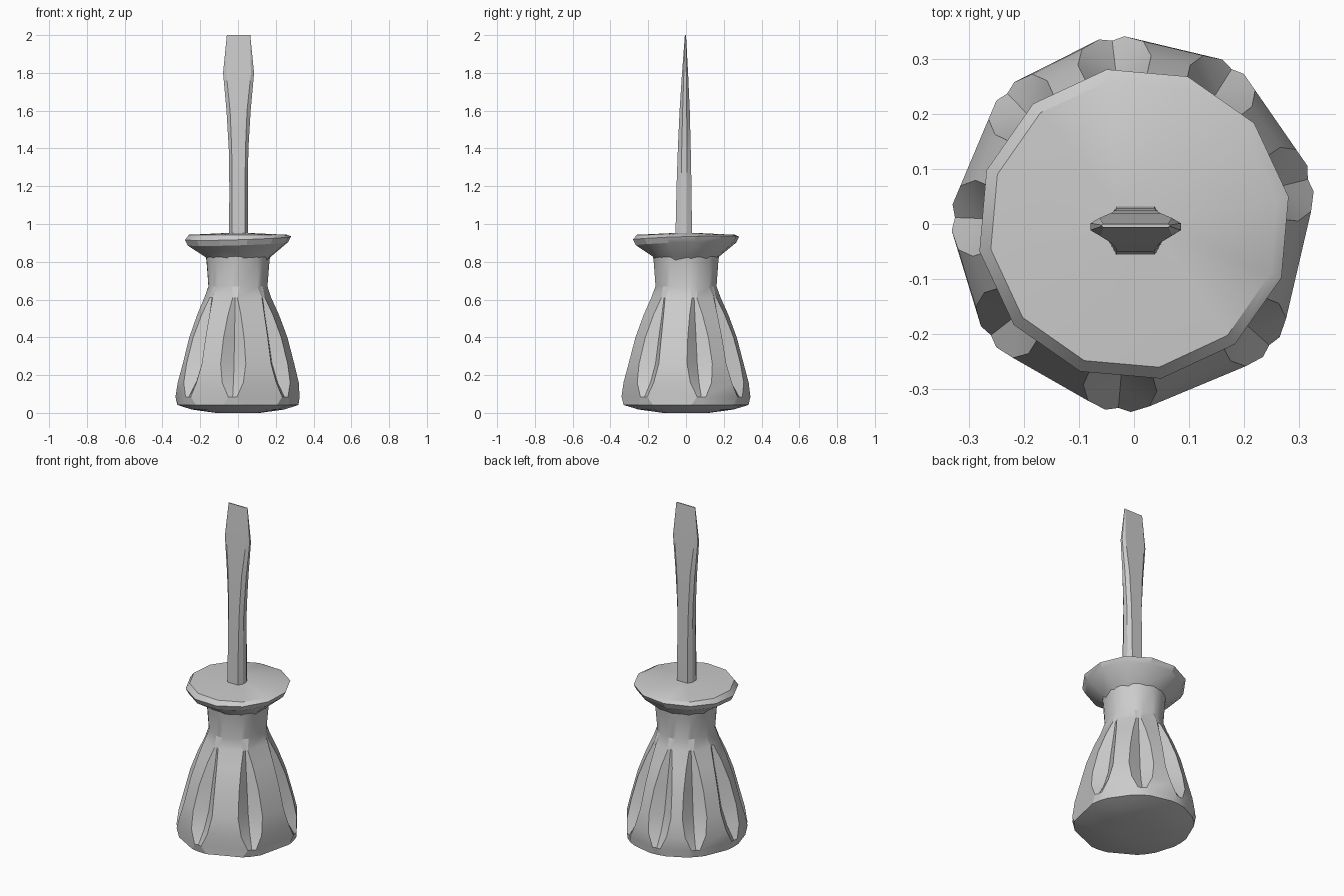
import bpy, bmesh
from math import radians, sin, cos

if "Cube" in bpy.data.objects:
    bpy.data.objects.remove(bpy.data.objects["Cube"])

grey = bpy.data.materials.new("grey")
grey.diffuse_color = (0.6, 0.6, 0.6, 1)
grey.use_nodes = True
grey.node_tree.nodes["Principled BSDF"].inputs["Base Color"].default_value = grey.diffuse_color


def loft(name, rings, angle=25):
    """Skin a stack of equal-length rings and cap both ends."""
    bm = bmesh.new()
    loops = [[bm.verts.new(p) for p in ring] for ring in rings]
    n = len(loops[0])
    for a, b in zip(loops, loops[1:]):
        for i in range(n):
            j = (i + 1) % n
            bm.faces.new((a[i], a[j], b[j], b[i]))
    bm.faces.new(loops[0][::-1])
    bm.faces.new(loops[-1])
    bmesh.ops.recalc_face_normals(bm, faces=bm.faces)
    mesh = bpy.data.meshes.new(name)
    bm.to_mesh(mesh)
    bm.free()
    mesh.materials.append(grey)
    obj = bpy.data.objects.new(name, mesh)
    bpy.context.collection.objects.link(obj)
    bpy.ops.object.select_all(action='DESELECT')
    obj.select_set(True)
    bpy.context.view_layer.objects.active = obj
    bpy.ops.object.shade_smooth_by_angle(angle=radians(angle))
    return obj


def polar(r, deg, z):
    return (r * cos(radians(deg)), r * sin(radians(deg)), z)


# Handle with eight uneven, leaf-shaped flutes
# Profile: height, ridge radius, groove depth, groove half-width in degrees
groove_angles = [-143, -95, -41, 14, 57, 97, 135, 178]
handle_profile = [
    (0.00, 0.12, 0.00, 11), (0.018, 0.25, 0.00, 11), (0.042, 0.328, 0.00, 9),
    (0.085, 0.338, 0.006, 4), (0.16, 0.329, 0.045, 10), (0.26, 0.304, 0.06, 13),
    (0.40, 0.267, 0.05, 12), (0.52, 0.222, 0.03, 9), (0.61, 0.182, 0.006, 4),
    (0.67, 0.160, 0.00, 8), (0.80, 0.170, 0.00, 11), (0.84, 0.175, 0.00, 11),
]
rings = []
for z, ridge, depth, half in handle_profile:
    ring = []
    for a in groove_angles:
        ring += [polar(ridge, a - half, z), polar(ridge - depth, a, z),
                 polar(ridge, a + half, z)]
    rings.append([(x * 0.98, y * 1.01, h) for x, y, h in ring])
loft("handle", rings)

# Flared guard whose rim leans to one corner: height, radius, lean
guard_profile = [(0.80, 0.155, 0), (0.825, 0.175, 0), (0.895, 0.270, 0.03),
                 (0.925, 0.285, 0.03), (0.943, 0.264, 0), (0.953, 0.05, 0)]
loft("guard", [[(x, y, h + lean * (x + y)) for x, y, h in
                (polar(r, 30 * i + 10, z) for i in range(12))]
               for z, r, lean in guard_profile])

# Flat-tipped blade: height, half-width, front y, back y, width share of the flat faces
blade_profile = [
    (0.93, 0.050, -0.056, 0.032, 0.7), (1.20, 0.049, -0.050, 0.029, 0.7),
    (1.40, 0.052, -0.043, 0.025, 0.7), (1.60, 0.064, -0.034, 0.020, 0.7),
    (1.80, 0.082, -0.021, 0.011, 0.8), (2.00, 0.062, -0.006, 0.000, 0.95),
]
rings = []
for z, w, f, b, s in blade_profile:
    m, d = (f + b) / 2, (b - f) * 0.2
    outline = [(-w * s, f), (w * s, f), (w, m - d), (w, m + d),
               (w * s, b), (-w * s, b), (-w, m + d), (-w, m - d)]
    rings.append([(x + 0.003, y, z) for x, y in outline])
loft("blade", rings)
